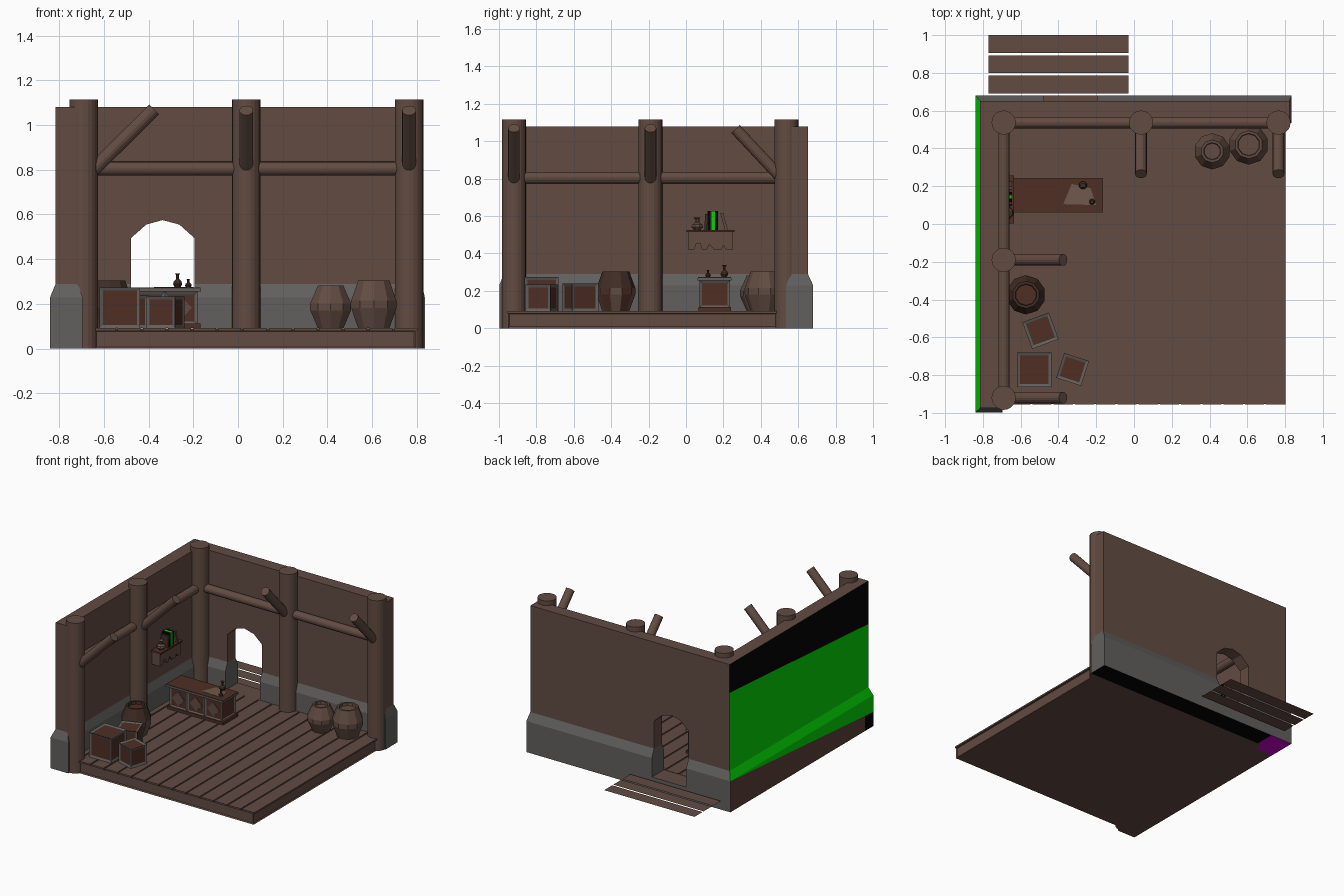
import bpy, bmesh, math
from mathutils import Vector, Matrix

if "Cube" in bpy.data.objects:
    bpy.data.objects.remove(bpy.data.objects["Cube"])

def srgb(r, g, b):
    f = lambda c: c / 255 / 12.92 if c < 11 else ((c / 255 + 0.055) / 1.055) ** 2.4
    return (f(r), f(g), f(b), 1)

MATS = {}
for n, c in {"wood": (98, 76, 66), "stone": (97, 96, 94), "red_wood": (78, 46, 36), "black": (3, 3, 3),
             "green": (4, 212, 6), "purple": (205, 0, 205), "pale_wood": (112, 88, 76),
             "dark_wood": (64, 45, 37), "umber": (92, 62, 56)}.items():
    MATS[n] = bpy.data.materials.new(n)
    MATS[n].diffuse_color = srgb(*c)

def make(name, bm, *mats):
    bmesh.ops.recalc_face_normals(bm, faces=bm.faces)
    me = bpy.data.meshes.new(name)
    bm.to_mesh(me)
    bm.free()
    for m in mats:
        me.materials.append(MATS[m])
    ob = bpy.data.objects.new(name, me)
    bpy.context.collection.objects.link(ob)
    return ob

def box_bm(x0, x1, y0, y1, z0, z1):
    bm = bmesh.new()
    bmesh.ops.create_cube(bm, size=1)
    for v in bm.verts:
        v.co = ((x0, x1)[v.co.x > 0], (y0, y1)[v.co.y > 0], (z0, z1)[v.co.z > 0])
    return bm

def box(name, mat, *b):
    return make(name, box_bm(*b), mat)

def loft(loops):
    # joins equal-length point loops and caps both ends
    bm = bmesh.new()
    rings = [[bm.verts.new(p) for p in lp] for lp in loops]
    n = len(rings[0])
    for a, b in zip(rings, rings[1:]):
        for i in range(n):
            bm.faces.new((a[i], a[(i + 1) % n], b[(i + 1) % n], b[i]))
    bm.faces.new(rings[0][::-1])
    bm.faces.new(rings[-1])
    return bm

def lathe_bm(prof, x, y, n):
    ang = [2 * math.pi * (i + 0.5) / n for i in range(n)]
    return loft([[(x + r * math.cos(a), y + r * math.sin(a), z) for a in ang] for r, z in prof])

def log(name, p, q, r, n=16):
    p, q = Vector(p), Vector(q)
    rot = (q - p).to_track_quat('Z', 'Y')
    c = [Vector((r * math.cos(2 * math.pi * i / n), r * math.sin(2 * math.pi * i / n), 0)) for i in range(n)]
    return make(name, loft([[e + rot @ v for v in c] for e in (p, q)]), "wood")

def cut(bm, co, no, test):
    # slices only the faces that pass the test
    bm.normal_update()
    fs = [f for f in bm.faces if test(f)]
    geom = set(fs) | {e for f in fs for e in f.edges} | {v for f in fs for v in f.verts}
    bmesh.ops.bisect_plane(bm, geom=list(geom), plane_co=co, plane_no=no)
    bm.normal_update()

def ell(x0, x1, x2, y0, y1, y2, z):
    return [(x0, y0, z), (x1, y0, z), (x1, y1, z), (x2, y1, z), (x2, y2, z), (x0, y2, z)]

# L-shaped walls: stone footing with sloped top, timber wall above
low = (-0.84, -0.695, 0.835, -0.998, 0.535, 0.68)
top = (-0.815, -0.715, 0.822, -0.975, 0.56, 0.652)
footing = make("stone_footing", loft([ell(*low, 0), ell(*low, 0.23), ell(*top, 0.29)]),
               "stone", "green", "umber", "black", "purple", "wood")
wall = make("timber_wall", loft([ell(*top, 0.29), ell(*top, 1.08)]), "wood", "green", "black")

# arched doorway cut through the back wall
arch = [(-0.478, 0.09), (-0.478, 0.495), (-0.41, 0.555), (-0.337, 0.575),
        (-0.262, 0.555), (-0.195, 0.495), (-0.195, 0.09)]
door = make("door_cutter", loft([[(x, y, z) for x, z in arch] for y in (0.4, 0.8)]))
door.hide_render = True
for ob in (footing, wall):
    mod = ob.modifiers.new("door", 'BOOLEAN')
    mod.object, mod.operation, mod.solver = door, 'DIFFERENCE', 'EXACT'
    bpy.context.view_layer.objects.active = ob
    bpy.ops.object.modifier_apply(modifier=mod.name)
bpy.data.objects.remove(door)

# colour patches on the footing: outer left side, underside, door sill
bm = bmesh.new()
bm.from_mesh(footing.data)
side = lambda f: f.normal.x < -0.5 and f.calc_center_median().x < -0.8
under = lambda f: f.normal.z < -0.9 and f.calc_center_median().z < 0.01
cut(bm, (-0.84, 0.68, 0.23), (0, -0.125, 1.68), side)
cut(bm, (0, -0.9, 0), (0, 1, 0), side)
cut(bm, (-0.66, 0, 0), (1, 0, 0), under)
cut(bm, (0, 0.47, 0), (0, 1, 0), under)
for f in bm.faces:
    c = f.calc_center_median()
    if side(f):
        line = 0.23 - (0.68 - c.y) * 0.125 / 1.68
        f.material_index = 1 if c.z > line else (3 if c.y < -0.9 else 2)
    elif under(f):
        f.material_index = 5 if c.y < 0.47 else (4 if c.x < -0.66 else 3)
    elif f.normal.z > 0.9 and c.z < 0.15:
        f.material_index = 5
bm.to_mesh(footing.data)
bm.free()

# green and black patches on the outer left wall
bm = bmesh.new()
bm.from_mesh(wall.data)
cut(bm, (-0.815, 0.652, 0.87), (0, -0.11, 1.62), side)
for f in bm.faces:
    c = f.calc_center_median()
    if side(f):
        f.material_index = 2 if c.z > 0.87 - (0.652 - c.y) * 0.11 / 1.62 else 1
bm.to_mesh(wall.data)
bm.free()

# floor base with recessed rim, and boards
bm = box_bm(-0.695, 0.795, -0.952, 0.535, 0, 0.086)
bm.normal_update()
bmesh.ops.inset_individual(bm, faces=[f for f in bm.faces if f.normal.x > 0.9 or f.normal.y < -0.9],
                           thickness=0.012, depth=-0.006)
make("floor_base", bm, "wood")
for i in range(14):
    x1 = 0.802 - i * 0.1125
    box(f"floor_board_{i}", "wood", max(x1 - 0.102, -0.7), x1, -0.955, 0.54, 0.08, 0.092)

# paper-thin outside step boards
for i in range(3):
    y = 0.692 + i * 0.107
    bm = bmesh.new()
    bm.faces.new([bm.verts.new(p) for p in ((-0.77, y, 0.07), (-0.028, y, 0.07),
                                            (-0.028, y + 0.094, 0.07), (-0.77, y + 0.094, 0.07))])
    make(f"step_board_{i}", bm, "wood")

# posts, rails and diagonal braces
for i, (x, y) in enumerate([(-0.69, -0.92), (-0.69, -0.19), (-0.69, 0.537), (0.037, 0.537), (0.765, 0.537)]):
    log(f"post_{i}", (x, y, 0), (x, y, 1.115), 0.064, 20)
    if y < 0.5:
        log(f"brace_{i}", (x, y, 0.757), (-0.375, y, 1.07), 0.031)
    elif x > -0.5:
        log(f"brace_{i}", (x, y, 0.775), (x, 0.265, 1.065), 0.031)
log("back_rail", (-0.69, 0.537, 0.805), (0.763, 0.537, 0.805), 0.031)
log("left_rail", (-0.69, -0.92, 0.805), (-0.69, 0.537, 0.805), 0.031)

# barrels
def barrel(name, x, y, r, re, h, *mats):
    z = 0.092
    prof = [(re, z), (r, z + h * 0.42), (r, z + h * 0.58), (re, z + h), (re - 0.014, z + h), (re - 0.017, z + h - 0.02)]
    bm = lathe_bm(prof, x, y, 10)
    bm.normal_update()
    if len(mats) > 1:
        for f in bm.faces:
            c = f.calc_center_median()
            stave = round(math.atan2(c.y - y, c.x - x) / (2 * math.pi / 10)) % 2
            if len(f.verts) > 4:
                f.material_index = 1
            elif f.normal.z > 0.3 or c.z > z + h * 0.7:
                f.material_index = 2
            else:
                f.material_index = stave
    make(name, bm, *mats)

barrel("barrel_small", 0.414, 0.385, 0.096, 0.06, 0.19, "wood")
barrel("barrel_large", 0.607, 0.42, 0.106, 0.074, 0.212, "wood")
barrel("barrel_left", -0.572, -0.375, 0.104, 0.072, 0.212, "wood", "red_wood", "dark_wood")

# framed boxes: stone-grey frame, recessed red panels
def framed(bm, t, d=-0.006):
    bm.normal_update()
    panels = bm.faces[:]
    bmesh.ops.inset_individual(bm, faces=panels, thickness=t, depth=d)
    for f in panels:
        f.material_index = 1
    return bm

for i, (x, y, s, h, a) in enumerate([(-0.528, -0.772, 0.182, 0.182, 0), (-0.495, -0.565, 0.15, 0.147, 20),
                                     (-0.325, -0.77, 0.138, 0.142, -18)]):
    bm = framed(box_bm(-s / 2, s / 2, -s / 2, s / 2, 0, h), 0.021)
    bm.transform(Matrix.Translation((x, y, 0.092)) @ Matrix.Rotation(math.radians(a), 4, 'Z'))
    make(f"crate_{i}", bm, "stone", "red_wood")

# counter: panelled body, plinth, grey-edged top with a pale patch, diamonds on the sides
bm = box_bm(-0.615, -0.182, 0.072, 0.234, 0.11, 0.256)
for x in (-0.47, -0.327):
    cut(bm, (x, 0, 0), (1, 0, 0), lambda f: True)
make("counter_body", framed(bm, 0.018), "stone", "red_wood")
box("counter_plinth", "red_wood", -0.625, -0.168, 0.066, 0.24, 0.092, 0.113)
box("counter_top", "stone", -0.637, -0.165, 0.062, 0.243, 0.256, 0.27)
box("counter_top_board", "red_wood", -0.635, -0.167, 0.064, 0.241, 0.269, 0.273)
patch = [(-0.375, 0.105), (-0.33, 0.212), (-0.23, 0.19), (-0.2, 0.1)]
make("counter_patch", loft([[(x, y, z) for x, y in patch] for z in (0.271, 0.275)]), "pale_wood")
for i, x in enumerate((-0.543, -0.398, -0.255)):
    for y in (0.073, 0.228):
        d = [(x - 0.05, 0.183), (x, 0.132), (x + 0.05, 0.183), (x, 0.234)]
        make(f"counter_diamond_{i}", loft([[(px, yy, pz) for px, pz in d] for yy in (y, y + 0.005)]), "wood")

# bottles on the counter
def bottle(name, x, y, z, r, h, mat):
    prof = [(r * 0.6, z), (r, z + h * 0.25), (r * 0.85, z + h * 0.45), (r * 0.35, z + h * 0.6),
            (r * 0.35, z + h * 0.88), (r * 0.6, z + h)]
    make(name, lathe_bm(prof, x, y, 8), mat)

bottle("bottle_tall", -0.27, 0.205, 0.272, 0.022, 0.065, "dark_wood")
bottle("bottle_short", -0.222, 0.118, 0.272, 0.016, 0.04, "dark_wood")

# wall shelf with ragged apron, pot and books
box("shelf", "red_wood", -0.715, -0.635, 0.003, 0.258, 0.514, 0.526)
apron = [(0.01, 0.516), (0.012, 0.42), (0.045, 0.422), (0.055, 0.45), (0.075, 0.455), (0.085, 0.42),
         (0.11, 0.42), (0.125, 0.45), (0.15, 0.42), (0.19, 0.42), (0.2, 0.445), (0.215, 0.42), (0.25, 0.42),
         (0.252, 0.516)]
make("shelf_apron", loft([[(x, y, z) for y, z in apron] for x in (-0.715, -0.648)]), "wood")
bottle("shelf_pot", -0.672, 0.06, 0.526, 0.034, 0.065, "wood")
for i, (y, w, h, lean, m) in enumerate([(0.098, 0.014, 0.085, 0.004, "dark_wood"), (0.116, 0.016, 0.1, 0, "black"),
                                        (0.134, 0.02, 0.1, 0, "green"), (0.155, 0.015, 0.1, 0, "black"),
                                        (0.208, 0.016, 0.09, -0.025, "wood")]):
    base = [(y, 0.526), (y + w, 0.526), (y + w + lean, 0.526 + h), (y + lean, 0.526 + h)]
    make(f"book_{i}", loft([[(x, a, b) for a, b in base] for x in (-0.705, -0.645)]), m)

for m in bpy.data.materials:
    if m.users and not m.is_grease_pencil:
        m.use_nodes = True
        m.node_tree.nodes["Principled BSDF"].inputs["Base Color"].default_value = m.diffuse_color
